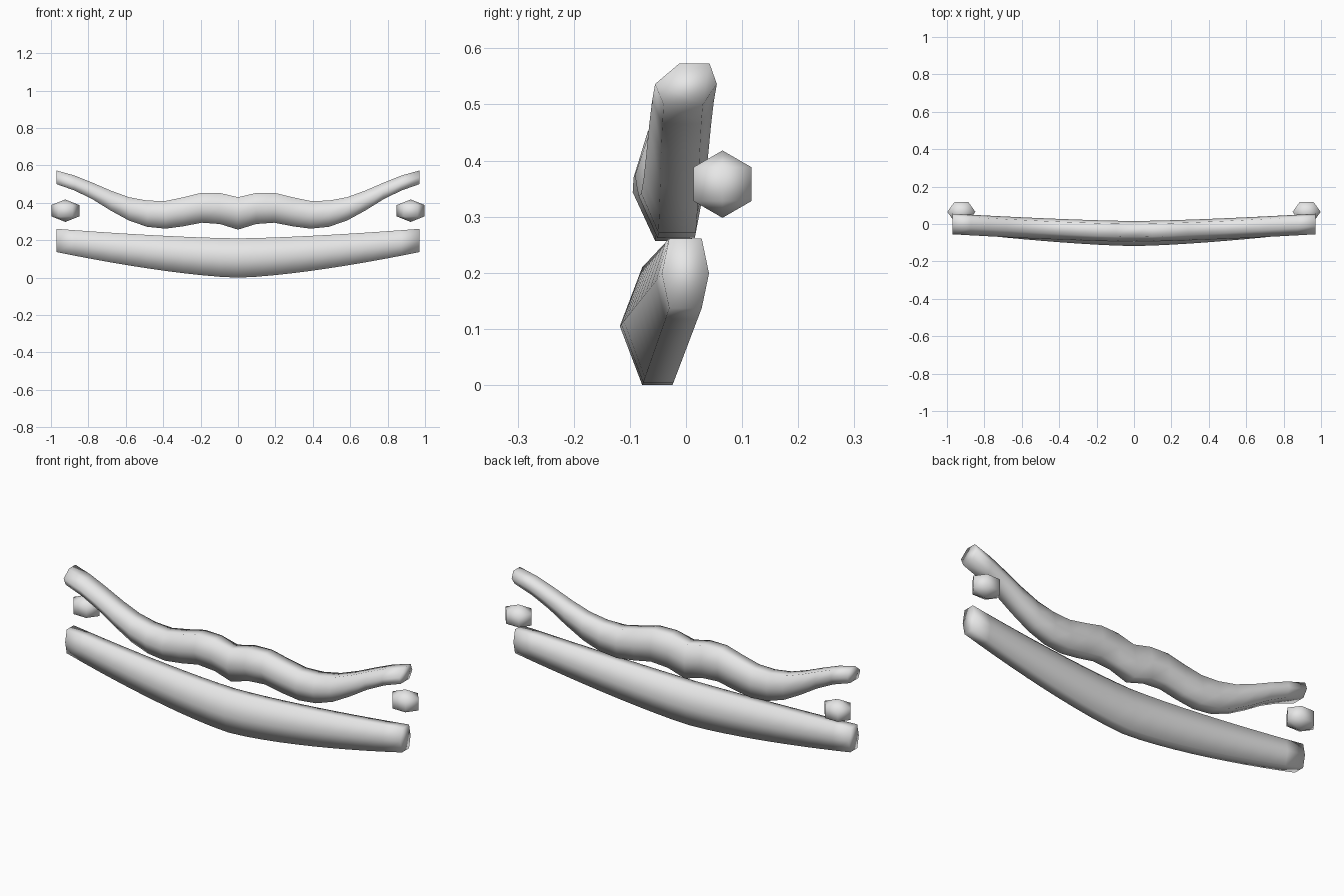
import bpy, bmesh, math

if "Cube" in bpy.data.objects:
    bpy.data.objects.remove(bpy.data.objects["Cube"])

grey = bpy.data.materials.new("light grey")
grey.diffuse_color = (0.8, 0.8, 0.8, 1)
grey.use_nodes = True
grey.node_tree.nodes["Principled BSDF"].inputs["Base Color"].default_value = grey.diffuse_color

END = 0.97


def mix(a, b, t):
    return a + (b - a) * t


def make_object(name, bm):
    bmesh.ops.recalc_face_normals(bm, faces=bm.faces)
    for f in bm.faces:
        f.smooth = True
    mesh = bpy.data.meshes.new(name)
    bm.to_mesh(mesh)
    bm.free()
    mesh.materials.append(grey)
    obj = bpy.data.objects.new(name, mesh)
    bpy.context.collection.objects.link(obj)


def loft(name, sections):
    """Bridge six-sided (x, [(y, z)...]) sections and close both ends."""
    bm = bmesh.new()
    rings = [[bm.verts.new((x, y, z)) for y, z in pts] for x, pts in sections]
    for a, b in zip(rings, rings[1:]):
        for i in range(6):
            j = (i + 1) % 6
            bm.faces.new((a[i], a[j], b[j], b[i]))
    bm.faces.new(rings[0])
    bm.faces.new(rings[-1])
    make_object(name, bm)


def hexagon(center_ys, end_ys, t, bottom, top):
    """Hexagon with flat top and bottom; ys go round from top front."""
    mid = (top + bottom) / 2
    zs = (top, top, mid, bottom, bottom, mid)
    return [(mix(a, b, t), z) for a, b, z in zip(center_ys, end_ys, zs)]


# Upper lip: wavy, heights from centre to corner
upper_bottom = (.257, .287, .294, .275, .262, .272, .305, .358, .418, .466, .50)
upper_top = (.43, .453, .454, .43, .41, .412, .43, .465, .507, .546, .573)
sections = []
for k in range(-10, 11):
    n = abs(k)
    t = (n / 10) ** 1.4
    sections.append((END * k / 10, hexagon(
        (-.07, 0, .016, .01, -.055, -.095),
        (-.012, .042, .055, .03, -.04, -.055),
        t, upper_bottom[n], upper_top[n])))
loft("upper_lip", sections)

# Lower lip: one plain curve, thickest in the middle
sections = []
for k in range(-10, 11):
    t = (abs(k) / 10) ** 1.45
    sections.append((END * k / 10, hexagon(
        (-.078, -.024, .014, -.024, -.078, -.118),
        (-.03, .028, .041, .028, -.03, -.043),
        t, mix(0, .137, t), mix(.21, .261, t))))
loft("lower_lip", sections)

# Corner beads: squat six-sided balls with two rings
for side, name in ((-1, "left_corner_bead"), (1, "right_corner_bead")):
    bm = bmesh.new()
    cx, cy, cz = side * .923, .065, .358
    north = bm.verts.new((cx, cy, cz + .06))
    south = bm.verts.new((cx, cy, cz - .06))
    hi, lo = [[bm.verts.new((cx + .075 * math.cos(i * math.pi / 3),
                             cy + .06 * math.sin(i * math.pi / 3), cz + dz))
               for i in range(6)] for dz in (.03, -.03)]
    for i in range(6):
        j = (i + 1) % 6
        bm.faces.new((north, hi[i], hi[j]))
        bm.faces.new((hi[i], lo[i], lo[j], hi[j]))
        bm.faces.new((south, lo[j], lo[i]))
    make_object(name, bm)
